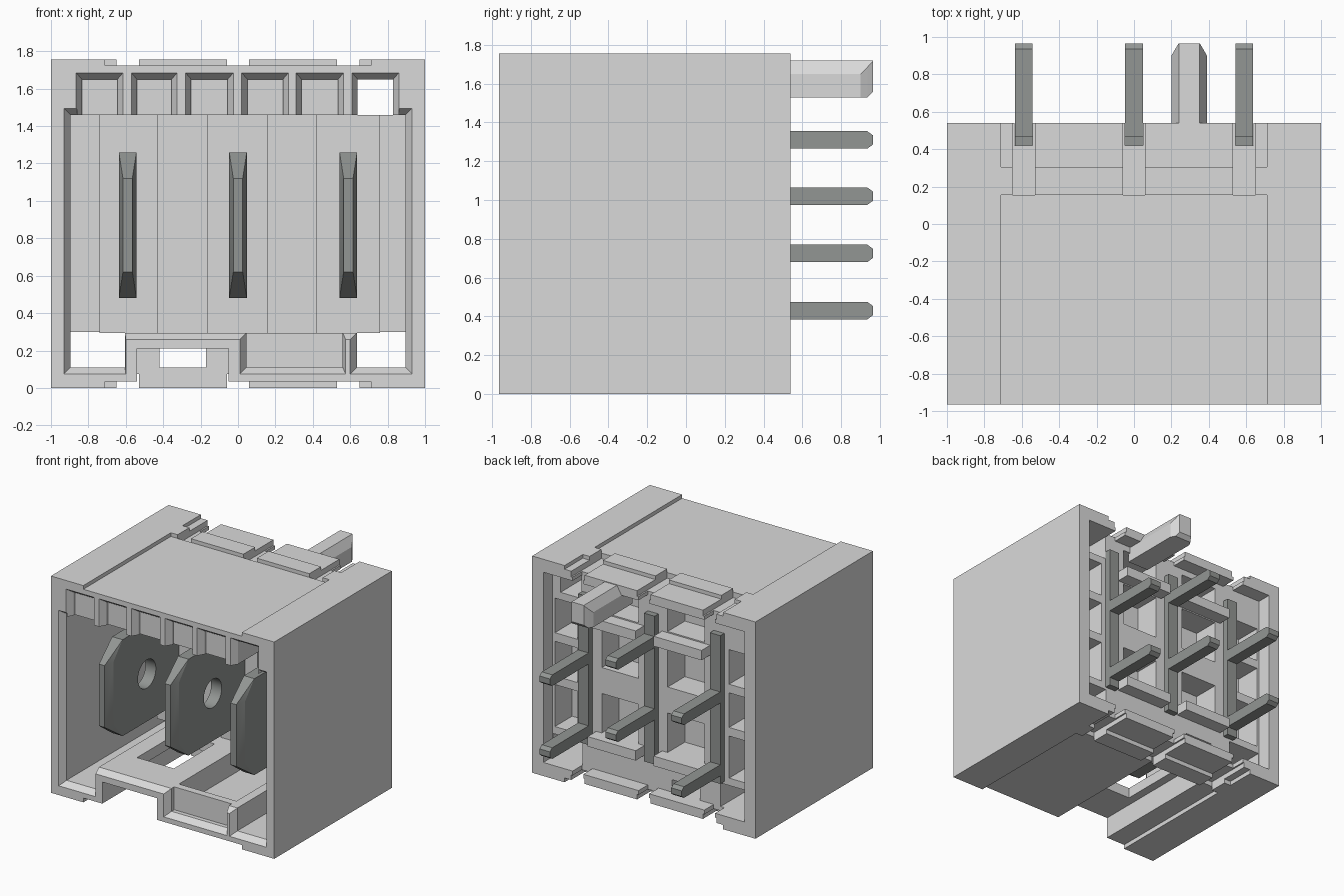
import bpy, bmesh, math
from mathutils import Matrix

if "Cube" in bpy.data.objects:
    bpy.data.objects.remove(bpy.data.objects["Cube"], do_unlink=True)


def material(name, rgb):
    m = bpy.data.materials.new(name)
    m.use_nodes = True
    m.diffuse_color = (*rgb, 1)
    m.node_tree.nodes["Principled BSDF"].inputs["Base Color"].default_value = (*rgb, 1)
    return m


PLASTIC = material("light grey plastic", (0.70, 0.70, 0.70))
METAL = material("dark grey metal", (0.29, 0.305, 0.295))


def make(name, bm, mat):
    bmesh.ops.recalc_face_normals(bm, faces=bm.faces)
    me = bpy.data.meshes.new(name)
    bm.to_mesh(me)
    bm.free()
    me.materials.append(mat)
    ob = bpy.data.objects.new(name, me)
    bpy.context.collection.objects.link(ob)
    return ob


def loft(rings):
    """Closed solid through rings with equal point counts."""
    bm = bmesh.new()
    vs = [[bm.verts.new(p) for p in r] for r in rings]
    n = len(rings[0])
    for a, b in zip(vs, vs[1:]):
        for i in range(n):
            j = (i + 1) % n
            bm.faces.new((a[i], a[j], b[j], b[i]))
    bm.faces.new(vs[0][::-1])
    bm.faces.new(vs[-1])
    return bm


def rect(x0, x1, z0, z1, y):
    return [(x0, y, z0), (x1, y, z0), (x1, y, z1), (x0, y, z1)]


def box(x0, x1, y0, y1, z0, z1):
    return loft([rect(x0, x1, z0, z1, y0), rect(x0, x1, z0, z1, y1)])


def cut_with(ob, bm):
    tool = make("cutter", bm, PLASTIC)
    tool.hide_render = True
    mod = ob.modifiers.new("bool", "BOOLEAN")
    mod.object, mod.operation, mod.solver = tool, "DIFFERENCE", "EXACT"
    deps = bpy.context.evaluated_depsgraph_get()
    me = bpy.data.meshes.new_from_object(ob.evaluated_get(deps))
    ob.modifiers.clear()
    ob.data = me
    bpy.data.objects.remove(tool, do_unlink=True)


FRONT, BACK, TOP = -0.965, 0.54, 1.755
housing = make("housing", box(-1, 1, FRONT, BACK, 0, TOP), PLASTIC)


def cut(*b):
    cut_with(housing, box(*b))


def mouth(outer, inner, depth):
    """Opening from the front with a sloped lead-in."""
    cut_with(housing, loft([rect(*outer, FRONT - 0.02), rect(*outer, FRONT),
                            rect(*inner, FRONT + 0.05), rect(*inner, depth)]))


# main cavity and the floor wells beside the bridge
WALL = 0.10
mouth((-0.93, 0.93, 0.26, 1.46), (-0.895, 0.895, 0.295, 1.46), WALL)
mouth((0.86, 0.93, 1.40, 1.495), (0.86, 0.895, 1.40, 1.46), -0.9)
mouth((-0.93, -0.86, 1.40, 1.495), (-0.895, -0.86, 1.40, 1.46), -0.9)
mouth((-0.93, -0.60, 0.075, 0.31), (-0.895, -0.605, 0.11, 0.30), 0.6)
mouth((0.60, 0.93, 0.075, 0.31), (0.635, 0.895, 0.11, 0.30), 0.6)
mouth((0.01, 0.575, 0.075, 0.31), (0.045, 0.56, 0.11, 0.30), -0.88)
cut(0.045, 0.56, -0.82, WALL, 0.11, 0.31)

# keying pockets along the top edge, the last one running right through
for i, (a, b) in enumerate([(-0.865, -0.615), (-0.57, -0.325), (-0.28, -0.025),
                            (0.02, 0.27), (0.31, 0.565), (0.61, 0.86)]):
    mouth((a, b, 1.45, 1.685), (a + 0.03, b - 0.03, 1.45, 1.65),
          FRONT + 0.07 if i < 5 else WALL)
cut(0.64, 0.83, -0.5, 0.6, 1.46, 1.65)

# latch channel under the bridge with its openings
cut(-0.54, -0.05, -1.1, 0.155, -0.1, 0.21)
cut(-0.42, -0.17, 0.1, 0.6, 0.11, 0.21)
cut(-0.47, -0.14, -0.62, -0.1, 0.15, 0.4)

# shallow panels above and below, lower rear ledge and blade slots
SLOTS = (-0.59, 0.0, 0.59)
for z0, z1, s0, s1 in ((TOP - 0.03, 2, 1.68, 2), (-0.2, 0.035, -0.2, 0.075)):
    cut(-0.71, 0.71, -1.1, 0.155, z0, z1)
    cut(-0.71, 0.71, 0.305, 0.6, z0, z1)
    for x in SLOTS:
        cut(x - 0.06, x + 0.06, 0.155, 0.6, s0, s1)

# rear recess, then deeper cells between the blades
cut(-0.9, 0.9, 0.42, 0.6, 0.11, 1.65)
for x in SLOTS:
    cut(x - 0.048, x + 0.048, 0.42, 0.6, -0.1, 2)
for s in (-1, 1):
    for z0, z1 in ((0.42, 0.74), (0.95, 1.30), (1.40, 1.60)):
        a, b = sorted((s * 0.13, s * 0.46))
        cut(a, b, 0.2, 0.5, z0, z1)
    for z0, z1 in ((0.36, 0.70), (0.77, 1.05), (1.12, 1.40)):
        a, b = sorted((s * 0.68, s * 0.88))
        cut(a, b, 0.2, 0.5, z0, z1)

# rear shelves
for s in (-1, 1):
    for z in (0.34, 1.31):
        a, b = sorted((s * 0.08, s * 0.51))
        make("rear_shelf", box(a, b, 0.40, 0.53, z, z + 0.08), PLASTIC)

# bosses carrying the blades on the cavity's rear wall
for a, b in ((-0.74, -0.43), (-0.165, 0.16), (0.42, 0.76)):
    make("blade_boss", box(a, b, 0.02, 0.15, 0.295, 1.46), PLASTIC)


# locating peg with sloped shoulders and tapered tip
def peg_ring(y, w, shoulder, z0):
    return [(0.295 - w, y, z0), (0.295 + w, y, z0), (0.295 + w, y, shoulder),
            (0.35, y, 1.72), (0.24, y, 1.72), (0.295 - w, y, shoulder)]


make("locating_peg", loft([peg_ring(0.40, 0.095, 1.65, 1.53), peg_ring(0.90, 0.095, 1.65, 1.53),
                           peg_ring(0.935, 0.075, 1.685, 1.53), peg_ring(0.965, 0.057, 1.717, 1.56)]),
     PLASTIC)

# contact blades: thinned front edge, round hole, rear bar and two solder pins
for x, levels in zip(SLOTS, ((0.43, 1.02), (0.725, 1.31), (0.43, 1.02))):
    bm = bmesh.new()
    for s in (-1, 1):
        for w, y, z in ((0.025, -0.90, 0.62), (0.025, -0.90, 1.12), (0.047, -0.82, 0.62), (0.047, -0.82, 1.12),
                        (0.047, -0.72, 1.24), (0.047, -0.70, 1.26), (0.047, -0.72, 0.50), (0.047, -0.70, 0.48),
                        (0.047, 0.30, 0.48), (0.047, 0.30, 1.26)):
            bm.verts.new((x + s * w, y, z))
    bmesh.ops.convex_hull(bm, input=bm.verts)
    bmesh.ops.dissolve_limit(bm, angle_limit=0.01, verts=bm.verts, edges=bm.edges)
    blade = make("contact_blade", bm, METAL)
    hole = bmesh.new()
    bmesh.ops.create_cone(hole, cap_ends=True, segments=32, radius1=0.115, radius2=0.115, depth=0.4,
                          matrix=Matrix.Translation((x, -0.39, 0.865)) @ Matrix.Rotation(math.pi / 2, 4, "Y"))
    cut_with(blade, hole)
    bpy.ops.object.select_all(action="DESELECT")
    blade.select_set(True)
    bpy.context.view_layer.objects.active = blade
    bpy.ops.object.shade_smooth_by_angle(angle=math.radians(15))
    make("contact_bar", box(x - 0.047, x + 0.047, 0.25, 0.47, 0.32, 1.52), METAL)
    for z in levels:
        make("solder_pin", loft([rect(x - 0.047, x + 0.047, z - h, z + h, y)
                                 for y, h in ((0.44, 0.045), (0.935, 0.045), (0.965, 0.023))]), METAL)
